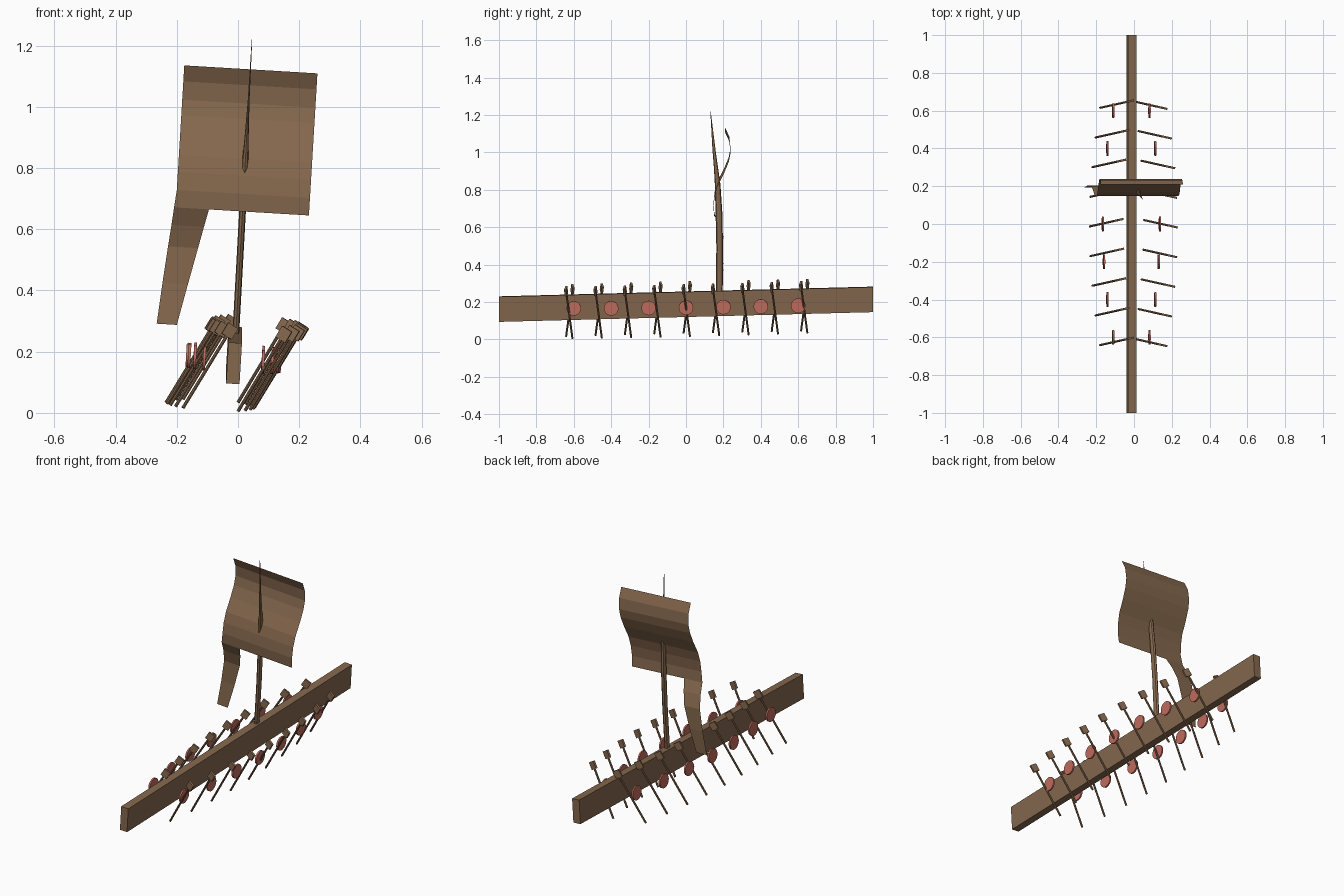
import bpy, bmesh, math
from mathutils import Vector, Matrix

if "Cube" in bpy.data.objects:
    bpy.data.objects.remove(bpy.data.objects["Cube"])

ROLL = 0.06    # whole craft heels slightly to +x
PITCH = 0.026  # bow/stern trim


def material(name, col):
    m = bpy.data.materials.new(name)
    m.diffuse_color = (*col, 1)
    m.use_nodes = True
    m.node_tree.nodes["Principled BSDF"].inputs["Base Color"].default_value = m.diffuse_color
    return m


WOOD = material("brown wood", (0.235, 0.138, 0.075))
RED = material("dull red", (0.53, 0.15, 0.11))


def finish(bm, name, mat):
    bmesh.ops.recalc_face_normals(bm, faces=bm.faces)
    me = bpy.data.meshes.new(name)
    bm.to_mesh(me)
    bm.free()
    me.materials.append(mat)
    ob = bpy.data.objects.new(name, me)
    bpy.context.collection.objects.link(ob)
    return ob


def frame(loc, x, y, z):
    m = Matrix((x, y, z)).transposed().to_4x4()
    m.translation = loc
    return m


# Long plank hull, rolled and pitched
bm = bmesh.new()
bmesh.ops.create_cube(bm, size=1)
for v in bm.verts:
    x, y, z = v.co.x * 0.044, v.co.y * 2, v.co.z * 0.134
    v.co = (-0.013 + x + ROLL * z, y, 0.188 + z - ROLL * x + PITCH * y)
finish(bm, "hull_beam", WOOD)

# Tapering curved mast: z, centre y, half width x, half depth y
bm = bmesh.new()
rings = []
for z, y, rx, ry in [(0.22, 0.178, 0.011, 0.018), (0.50, 0.180, 0.011, 0.018),
                     (0.68, 0.176, 0.011, 0.018), (0.83, 0.169, 0.010, 0.015),
                     (0.92, 0.160, 0.006, 0.011), (1.02, 0.149, 0.003, 0.008),
                     (1.22, 0.131, 0.0008, 0.001)]:
    cx = -0.006 + 0.055 * (z - 0.28)
    rings.append([bm.verts.new((cx + rx * math.cos(k * math.tau / 8),
                                y + ry * math.sin(k * math.tau / 8), z)) for k in range(8)])
for a, b in zip(rings, rings[1:]):
    for k in range(8):
        bm.faces.new((a[k], a[k - 1], b[k - 1], b[k]))
bm.faces.new(rings[0])
bm.faces.new(rings[-1])
finish(bm, "mast", WOOD)


# Billowed sheets: rows of z, y, left u, right u
def sheet(name, rows):
    bm = bmesh.new()
    prev = None
    for z, y, ul, ur in rows:
        cur = [bm.verts.new((0.042 + u + ROLL * (z - 1.122), y, z - ROLL * u)) for u in (ul, ur)]
        if prev:
            bm.faces.new((prev[0], cur[0], cur[1], prev[1]))
        prev = cur
    finish(bm, name, WOOD)


W = 0.2175
sheet("sail", [(z, y, -W, W) for z, y in
               [(1.122, 0.208), (1.07, 0.232), (1.01, 0.238), (0.96, 0.228), (0.90, 0.203),
                (0.83, 0.168), (0.775, 0.153), (0.715, 0.147), (0.658, 0.152)]])
sheet("sail_tail", [(0.715, 0.147, -W, -W + 0.001), (0.658, 0.152, -0.223, -0.109),
                    (0.60, 0.180, -0.228, -0.122), (0.53, 0.202, -0.235, -0.137),
                    (0.41, 0.203, -0.246, -0.163), (0.276, 0.193, -0.257, -0.191)])

# Slanted oars with square blades on the upper ends, nine per side
for side in (-1, 1):
    for i in range(9):
        b = 0.055 * (1 - ((i - 4) / 4) ** 2)
        y = 0.652 - 0.157 * i
        lo_x, hi_x = (-0.18 - b, -0.027 - b) if side < 0 else (0.0 + b * 0.95, 0.15 + b)
        lo_y, hi_y = (y - 0.037, y - 0.003) if side < 0 else (y - 0.003, y - 0.037)
        lo = Vector((lo_x, lo_y, 0.019 - ROLL * lo_x + 0.023 * y))
        hi = Vector((hi_x, hi_y, 0.279 - ROLL * hi_x + 0.022 * y))
        axis = (hi - lo).normalized()
        normal = axis.cross(Vector((0, 0, 1))).normalized()
        across = normal.cross(axis)
        bm = bmesh.new()
        bmesh.ops.create_cone(bm, cap_ends=True, segments=8, radius1=0.0055, radius2=0.0055,
                              depth=(hi - lo).length,
                              matrix=frame((lo + hi) / 2, across, normal, axis))
        bmesh.ops.create_cube(bm, size=1, matrix=frame(hi, across, normal, axis)
                              @ Matrix.Diagonal((0.038, 0.011, 0.042, 1)))
        finish(bm, "oar_%s_%d" % ("left" if side < 0 else "right", i + 1), WOOD)

# Round shields, seven per side
for side in (-1, 1):
    for j in range(-3, 4):
        y = 0.2 * j
        x = -0.014 + side * (0.096 + 0.055 * (1 - (j / 3) ** 2))
        n = Vector((1, 0, -ROLL)).normalized()
        up = Vector((ROLL, 0, 1)).normalized()
        bm = bmesh.new()
        bmesh.ops.create_cone(bm, cap_ends=True, segments=20, radius1=0.039, radius2=0.039,
                              depth=0.009,
                              matrix=frame(Vector((x, y, 0.178 - ROLL * x + 0.012 * y)),
                                           Vector((0, 1, 0)), up, n))
        finish(bm, "shield_%s_%d" % ("left" if side < 0 else "right", j + 4), RED)
